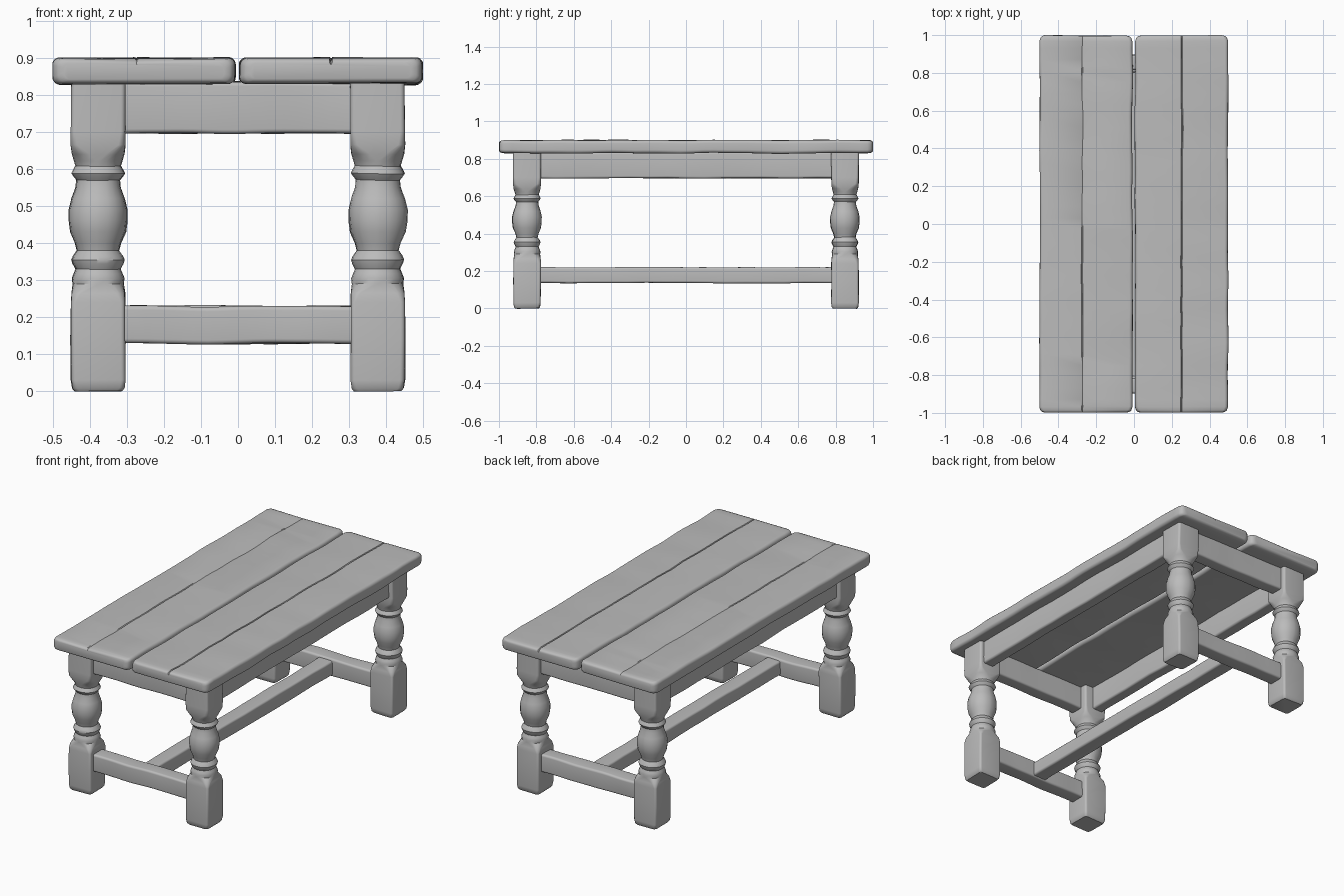
import bpy, bmesh, math
from mathutils import Vector, noise

if "Cube" in bpy.data.objects:
    bpy.data.objects.remove(bpy.data.objects["Cube"], do_unlink=True)

wood = bpy.data.materials.new("worn grey wood")
wood.use_nodes = True
GREY = (0.5, 0.5, 0.5, 1)
wood.diffuse_color = GREY
wood.node_tree.nodes["Principled BSDF"].inputs["Base Color"].default_value = GREY


def section(a, b, r, cracks=()):
    """Rounded rectangle outline; cracks are (position, depth) notches on the top edge."""
    pts = []
    for k, (sx, sy) in enumerate([(1, 1), (-1, 1), (-1, -1), (1, -1)]):
        for i in range(6):
            t = math.pi / 2 * (k + i / 5)
            pts.append((sx * (a - r) + r * math.cos(t), sy * (b - r) + r * math.sin(t)))
        if k == 0:
            for x, d in sorted(cracks, reverse=True):
                pts += [(x + 0.004, b), (x, b - d), (x - 0.004, b)]
    return pts


AXES = {"x": lambda u, v, t: (t, u, v),
        "y": lambda u, v, t: (u, t, v),
        "z": lambda u, v, t: (u, v, t)}


def loft(name, axis, rings, location, wear=0.0):
    """Skin a list of (distance, outline) rings along an axis, with hand-worn wobble."""
    bm = bmesh.new()
    loops = []
    for t, outline in rings:
        loop = []
        for u, v in outline:
            p = Vector(AXES[axis](u, v, t))
            p += noise.noise_vector((p + Vector(location)) * 6) * wear
            loop.append(bm.verts.new(p))
        loops.append(loop)
    n = len(loops[0])
    for lo, hi in zip(loops, loops[1:]):
        for i in range(n):
            j = (i + 1) % n
            bm.faces.new((lo[i], lo[j], hi[j], hi[i]))
    bm.faces.new(loops[0])
    bm.faces.new(loops[-1])
    bmesh.ops.recalc_face_normals(bm, faces=bm.faces)
    mesh = bpy.data.meshes.new(name)
    bm.to_mesh(mesh)
    bm.free()
    mesh.materials.append(wood)
    ob = bpy.data.objects.new(name, mesh)
    ob.location = location
    bpy.context.collection.objects.link(ob)
    bpy.ops.object.select_all(action="DESELECT")
    ob.select_set(True)
    bpy.context.view_layer.objects.active = ob
    bpy.ops.object.shade_smooth_by_angle(angle=math.radians(40))
    return ob


def beam(name, axis, half_length, a, b, location):
    steps = 16
    rings = [(half_length * (2 * i / steps - 1), section(a, b, 0.012)) for i in range(steps + 1)]
    return loft(name, axis, rings, location, 0.004)


def plank(name, x, half_width, cracks):
    # Ends are drawn in to round the corners
    ends = [(0, 0.03), (0.004, 0.015), (0.012, 0.006), (0.03, 0)]
    stations = [(-0.998 + d, s) for d, s in ends]
    stations += [(-0.93 + 0.06 * i, 0) for i in range(32)]
    stations += [(0.998 - d, s) for d, s in reversed(ends)]
    rings = []
    for y, s in stations:
        notches = [(cx + 0.006 * noise.noise(Vector((cx, y * 3, 0))),
                    max(0, depth * (0.6 + noise.noise(Vector((y * 4, cx, 1))))))
                   for cx, depth in cracks]
        rings.append((y, section(half_width - s, 0.035 - s * 0.4, 0.018, notches)))
    loft(name, "y", rings, (x, 0, 0.865), 0.005)


# Table top: two planks with long splits
plank("left_plank", 0.252, 0.246, [(0.0, 0.012)])
plank("right_plank", -0.254, 0.246, [(-0.02, 0.006)])

# Legs: (height, half width, roundness) from square foot through turning to square head
LEG = [(0, 0.064, 0.25), (0.008, 0.07, 0.2), (0.03, 0.073, 0.17), (0.14, 0.073, 0.17),
       (0.24, 0.073, 0.17), (0.265, 0.072, 0.35), (0.29, 0.069, 0.94), (0.305, 0.071, 0.94),
       (0.318, 0.066, 0.94), (0.33, 0.061, 0.94), (0.345, 0.069, 0.94), (0.355, 0.072, 0.94),
       (0.366, 0.067, 0.94), (0.38, 0.057, 0.94), (0.4, 0.062, 0.94), (0.43, 0.075, 0.94),
       (0.46, 0.079, 0.94), (0.49, 0.079, 0.94), (0.52, 0.072, 0.94), (0.55, 0.061, 0.94),
       (0.57, 0.059, 0.94), (0.58, 0.067, 0.94), (0.588, 0.072, 0.94), (0.598, 0.067, 0.94),
       (0.608, 0.061, 0.94), (0.622, 0.065, 0.94), (0.64, 0.07, 0.7), (0.665, 0.073, 0.25),
       (0.7, 0.073, 0.17), (0.835, 0.073, 0.17)]
for side, sx in (("left", 1), ("right", -1)):
    for end, sy in (("front", -1), ("back", 1)):
        rings = [(z, section(h, h, h * r)) for z, h, r in LEG]
        loft(f"{end}_{side}_leg", "z", rings, (sx * 0.378, sy * 0.85, 0), 0.003)

# Side aprons under the top
for side, sx in (("left", 1), ("right", -1)):
    beam(f"{side}_apron", "y", 0.8, 0.035, 0.07, (sx * 0.393, 0, 0.766))

# End aprons and low end stretchers
for end, sy in (("front", -1), ("back", 1)):
    beam(f"{end}_apron", "x", 0.33, 0.04, 0.07, (0, sy * 0.855, 0.766))
    beam(f"{end}_stretcher", "x", 0.33, 0.045, 0.051, (0, sy * 0.85, 0.179))

# Long centre stretcher joining the two ends
beam("centre_stretcher", "y", 0.84, 0.045, 0.042, (0, 0, 0.178))
